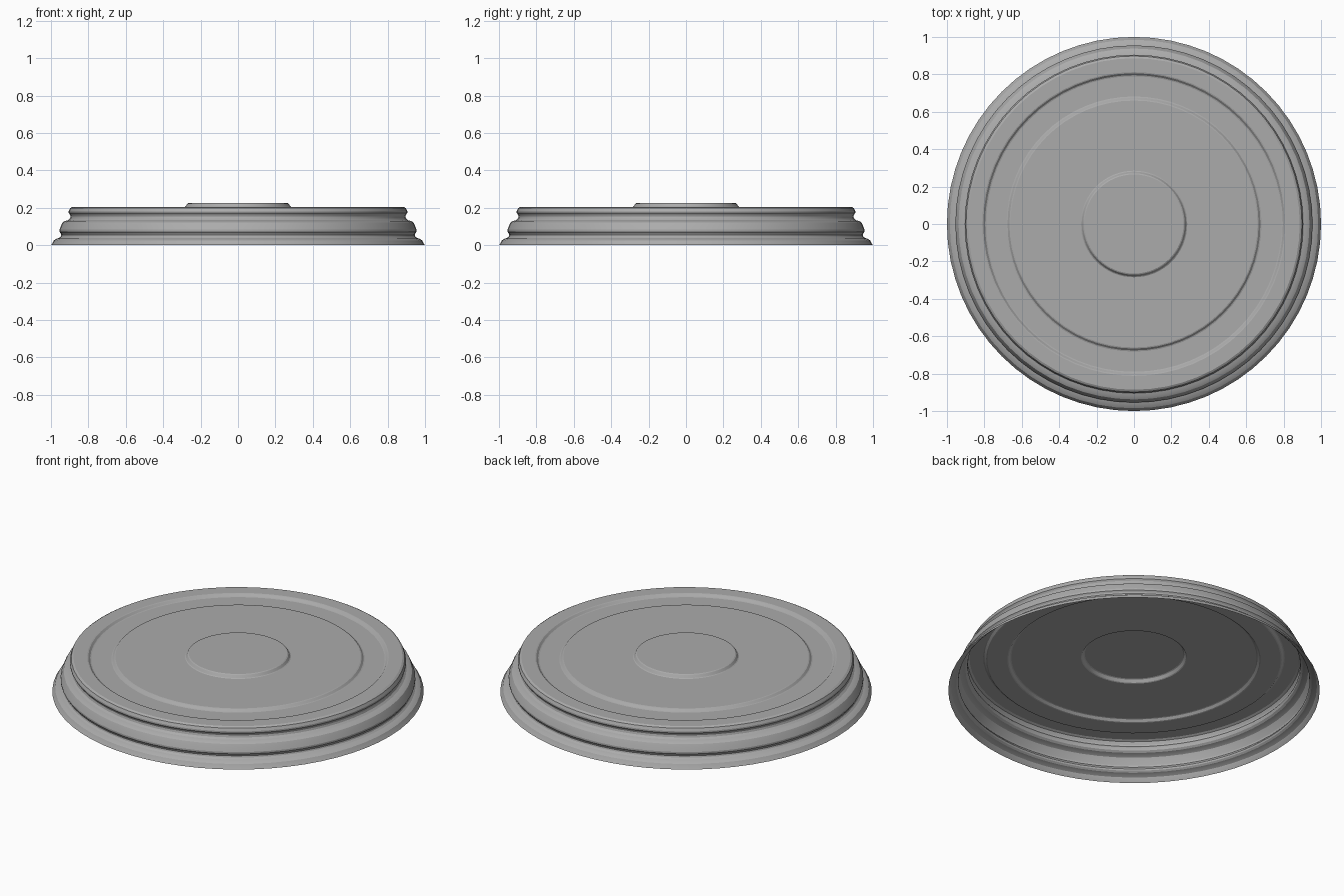
import bpy, bmesh, math

if "Cube" in bpy.data.objects:
    bpy.data.objects.remove(bpy.data.objects["Cube"])

SEGMENTS = 64

# Lid cross-section as (radius, height), from the open bottom rim to the centre
profile = [
    # flared bottom lip
    (1.0, 0.0), (0.992, 0.012), (0.985, 0.026), (0.97, 0.035), (0.957, 0.039),
    # lower groove and middle bead
    (0.948, 0.047), (0.945, 0.056), (0.948, 0.064), (0.955, 0.072), (0.955, 0.083),
    (0.945, 0.108), (0.938, 0.122), (0.926, 0.129), (0.908, 0.134),
    # upper groove and top bead
    (0.898, 0.143), (0.895, 0.154), (0.898, 0.163), (0.905, 0.172), (0.905, 0.182),
    (0.898, 0.198), (0.886, 0.205),
    # shallow ring channel in the top
    (0.812, 0.205), (0.806, 0.203), (0.796, 0.192), (0.79, 0.19),
    (0.682, 0.19), (0.676, 0.192), (0.666, 0.203), (0.66, 0.205),
    # raised centre disc
    (0.285, 0.205), (0.28, 0.208), (0.271, 0.222), (0.265, 0.225),
]

bm = bmesh.new()
rings = []
for r, z in profile:
    rings.append([bm.verts.new((r * math.cos(2 * math.pi * i / SEGMENTS),
                                r * math.sin(2 * math.pi * i / SEGMENTS), z))
                  for i in range(SEGMENTS)])
for low, high in zip(rings, rings[1:]):
    for i in range(SEGMENTS):
        j = (i + 1) % SEGMENTS
        bm.faces.new((low[i], low[j], high[j], high[i]))
bm.faces.new(rings[-1])

mesh = bpy.data.meshes.new("lid")
bm.to_mesh(mesh)
bm.free()
lid = bpy.data.objects.new("lid", mesh)
bpy.context.collection.objects.link(lid)

# Darker grey plastic
grey = bpy.data.materials.new("dark_grey")
grey.diffuse_color = (0.41, 0.41, 0.41, 1)
grey.use_nodes = True
grey.node_tree.nodes["Principled BSDF"].inputs["Base Color"].default_value = grey.diffuse_color
mesh.materials.append(grey)

# Smooth around the circumference, with flat top surfaces and crisp steps
bpy.context.view_layer.objects.active = lid
lid.select_set(True)
bpy.ops.object.shade_smooth_by_angle(angle=math.radians(15))
